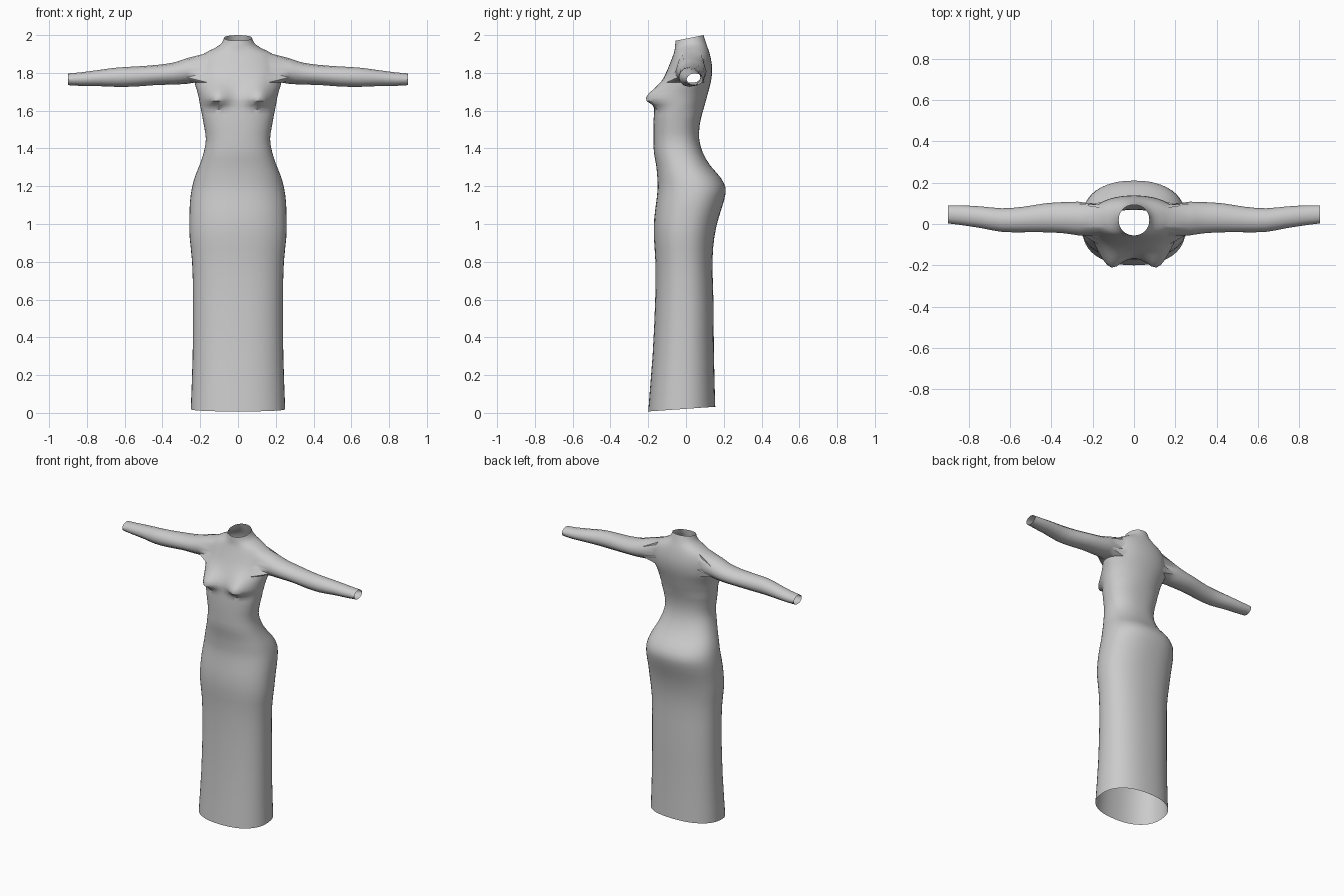
import bpy, bmesh
from math import sin, cos, pi, exp, copysign
from mathutils import Vector

if "Cube" in bpy.data.objects:
    bpy.data.objects.remove(bpy.data.objects["Cube"])

# Body sections: height, half width, front y, back y
BODY = [
    (0.02, .250, -.200, .155), (0.30, .240, -.177, .148), (0.60, .238, -.163, .145),
    (0.80, .243, -.162, .140), (0.93, .256, -.170, .150), (1.03, .257, -.168, .172),
    (1.12, .254, -.157, .200), (1.19, .244, -.150, .210), (1.25, .228, -.152, .180),
    (1.31, .204, -.158, .128), (1.38, .181, -.170, .088), (1.45, .170, -.172, .070),
    (1.52, .180, -.172, .072), (1.58, .191, -.170, .085), (1.63, .201, -.166, .099),
    (1.67, .208, -.163, .110), (1.71, .218, -.150, .121), (1.75, .230, -.130, .131),
    (1.80, .224, -.106, .138), (1.85, .214, -.085, .136), (1.90, .183, -.066, .126),
    (1.93, .125, -.060, .114), (1.955, .088, -.058, .104), (1.985, .074, -.055, .093)]
# Sleeve sections: x, bottom, top, front y, back y
SLEEVE = [
    (.27, 1.742, 1.878, -.055, .108), (.34, 1.738, 1.855, -.045, .106),
    (.43, 1.736, 1.842, -.040, .100), (.54, 1.728, 1.834, -.040, .083),
    (.64, 1.726, 1.828, -.038, .076), (.74, 1.730, 1.815, -.020, .085),
    (.83, 1.731, 1.803, -.006, .090), (.90, 1.735, 1.797, .003, .090)]
SIDES, ARM_SIDES = 48, 12


def refine(rows):
    """Insert a smooth in-between section for every pair."""
    out = []
    for i in range(len(rows) - 1):
        p = [Vector(rows[max(0, min(len(rows) - 1, i + k))]) for k in (-1, 0, 1, 2)]
        out += [p[1], (p[1] + p[2]) * .5625 - (p[0] + p[3]) * .0625]
    return out + [Vector(rows[-1])]


def spow(v, e):
    return copysign(abs(v) ** e, v)


def skin(bm, rings):
    for a, b in zip(rings, rings[1:]):
        n = len(a)
        for i in range(n):
            bm.faces.new((a[i], a[(i + 1) % n], b[(i + 1) % n], b[i]))


bm = bmesh.new()

# Skirt, torso and collar as one loft, with bust lobes pushed forward
rings = []
for z, w, front, back in refine(BODY):
    cy, d = (front + back) / 2, (back - front) / 2
    e = .87 if z < 1.6 else .95
    tilt = .07 if z < .1 else .2 * max(0, (z - 1.9) / .085)
    ring = []
    for i in range(SIDES):
        a = 2 * pi * i / SIDES
        x, y = w * spow(cos(a), e), cy + d * spow(sin(a), e)
        if sin(a) < 0:
            fall = .032 if z < 1.66 else .075
            y -= .068 * exp(-((abs(x) - .115) / .062) ** 2 - ((z - 1.66) / fall) ** 2) * min(1, -2 * sin(a))
        ring.append(bm.verts.new((x, y, z + tilt * (y - cy))))
    rings.append(ring)
skin(bm, rings)

# Armholes
hole = [f for f in bm.faces if abs(f.calc_center_median().x) > .172
        and 1.745 < f.calc_center_median().z < 1.895]
bmesh.ops.delete(bm, geom=hole, context='FACES')
armhole = [e for e in bm.edges if e.is_boundary and
           all(1.7 < v.co.z < 1.93 for v in e.verts)]

# Sleeves, each joined to its armhole
for side in (-1, 1):
    arm = []
    for x, z0, z1, y0, y1 in refine(SLEEVE):
        arm.append([bm.verts.new((side * x,
                                  (y0 + y1) / 2 + (y1 - y0) / 2 * cos(2 * pi * i / ARM_SIDES),
                                  (z0 + z1) / 2 + (z1 - z0) / 2 * sin(2 * pi * i / ARM_SIDES)))
                    for i in range(ARM_SIDES)])
    skin(bm, arm)
    start = [bm.edges.get((arm[0][i], arm[0][(i + 1) % ARM_SIDES])) for i in range(ARM_SIDES)]
    edge = [e for e in armhole if e.verts[0].co.x * side > 0]
    bmesh.ops.bridge_loops(bm, edges=start + edge)

bmesh.ops.recalc_face_normals(bm, faces=bm.faces)
mesh = bpy.data.meshes.new("long_sleeved_dress")
bm.to_mesh(mesh)
bm.free()
dress = bpy.data.objects.new("long_sleeved_dress", mesh)
bpy.context.collection.objects.link(dress)
bpy.context.view_layer.objects.active = dress
dress.select_set(True)
bpy.ops.object.shade_smooth_by_angle(angle=.7)
